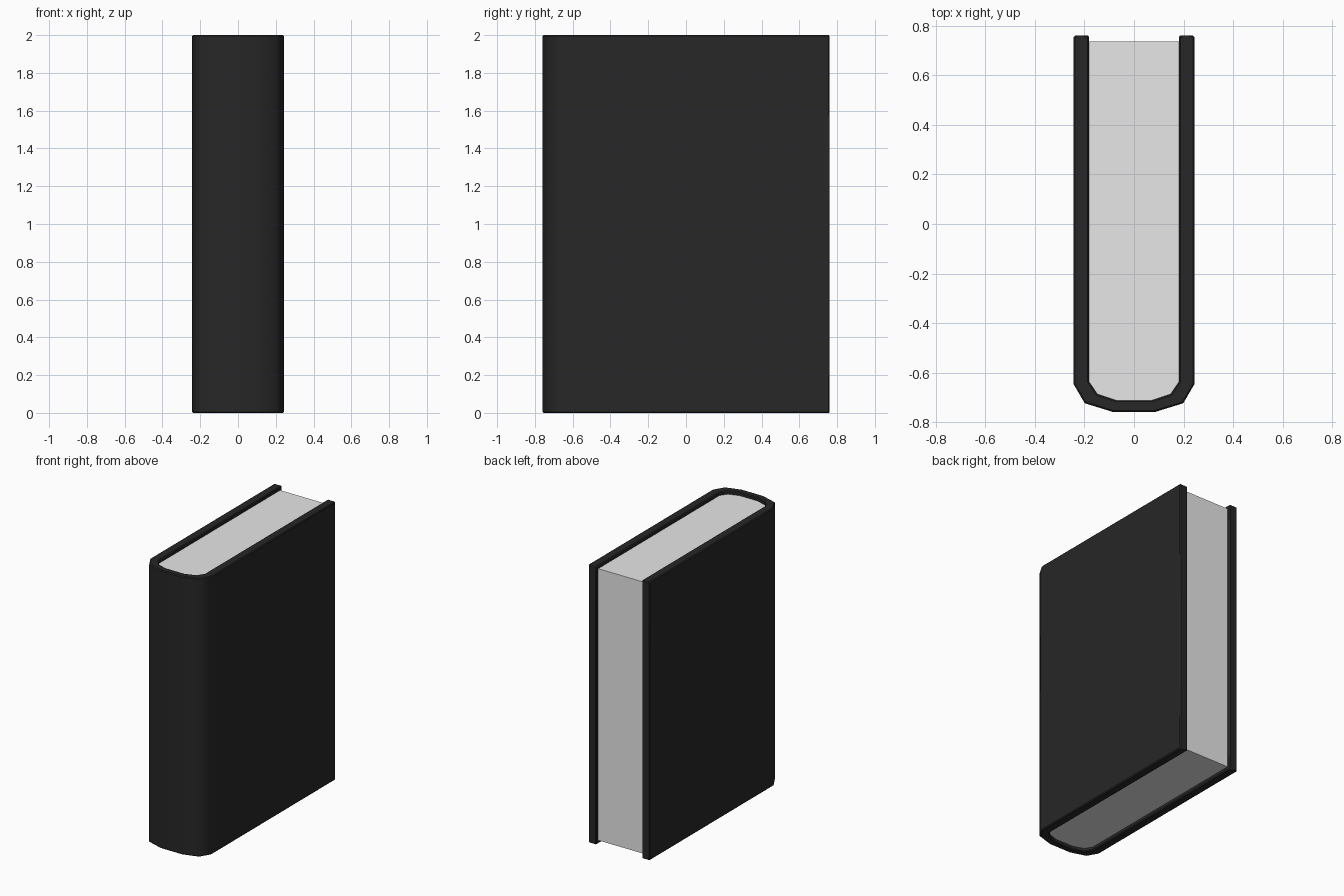
import bpy
import bmesh
import math

if "Cube" in bpy.data.objects:
    bpy.data.objects.remove(bpy.data.objects["Cube"])


def material(name, value):
    mat = bpy.data.materials.new(name)
    mat.diffuse_color = (value, value, value, 1.0)
    mat.use_nodes = True
    mat.node_tree.nodes["Principled BSDF"].inputs["Base Color"].default_value = mat.diffuse_color
    return mat


def mirrored(half):
    """Right half, listed from back to spine, completed across x = 0."""
    return half + [(-x, y) for x, y in reversed(half)]


def prism(name, outline, z0, z1, mat):
    bm = bmesh.new()
    base = bm.faces.new([bm.verts.new((x, y, z0)) for x, y in outline])
    out = bmesh.ops.extrude_face_region(bm, geom=[base])
    top = [v for v in out["geom"] if isinstance(v, bmesh.types.BMVert)]
    bmesh.ops.translate(bm, verts=top, vec=(0, 0, z1 - z0))
    bmesh.ops.recalc_face_normals(bm, faces=bm.faces[:])
    mesh = bpy.data.meshes.new(name)
    bm.to_mesh(mesh)
    bm.free()
    mesh.materials.append(mat)
    obj = bpy.data.objects.new(name, mesh)
    bpy.context.collection.objects.link(obj)
    return obj


black = material("black cover", 0.02)
paper = material("pale grey paper", 0.8)

outer = mirrored([(0.244, 0.761), (0.244, -0.647), (0.199, -0.724), (0.086, -0.759)])
inner = mirrored([(0.181, 0.761), (0.181, -0.638), (0.148, -0.687), (0.072, -0.712)])

# Wrapped cover: two boards joined by a rounded spine, with softened rims
cover = prism("cover", outer + inner[::-1], 0.0, 2.0, black)
bm = bmesh.new()
bm.from_mesh(cover.data)
rims = [e for e in bm.edges if e.calc_face_angle(0) > math.radians(60)]
bmesh.ops.bevel(bm, geom=rims, offset=0.006, segments=1, affect='EDGES')
bm.to_mesh(cover.data)
bm.free()

bpy.context.view_layer.objects.active = cover
cover.select_set(True)
bpy.ops.object.shade_smooth_by_angle(angle=math.radians(44))
weighted = cover.modifiers.new("weighted_normals", 'WEIGHTED_NORMAL')
weighted.keep_sharp = True

# Page block, slightly recessed at head, tail and fore edge
page_outline = [(x * 1.008, min(y, 0.738)) for x, y in inner]
prism("pages", page_outline, 0.024, 1.976, paper)
